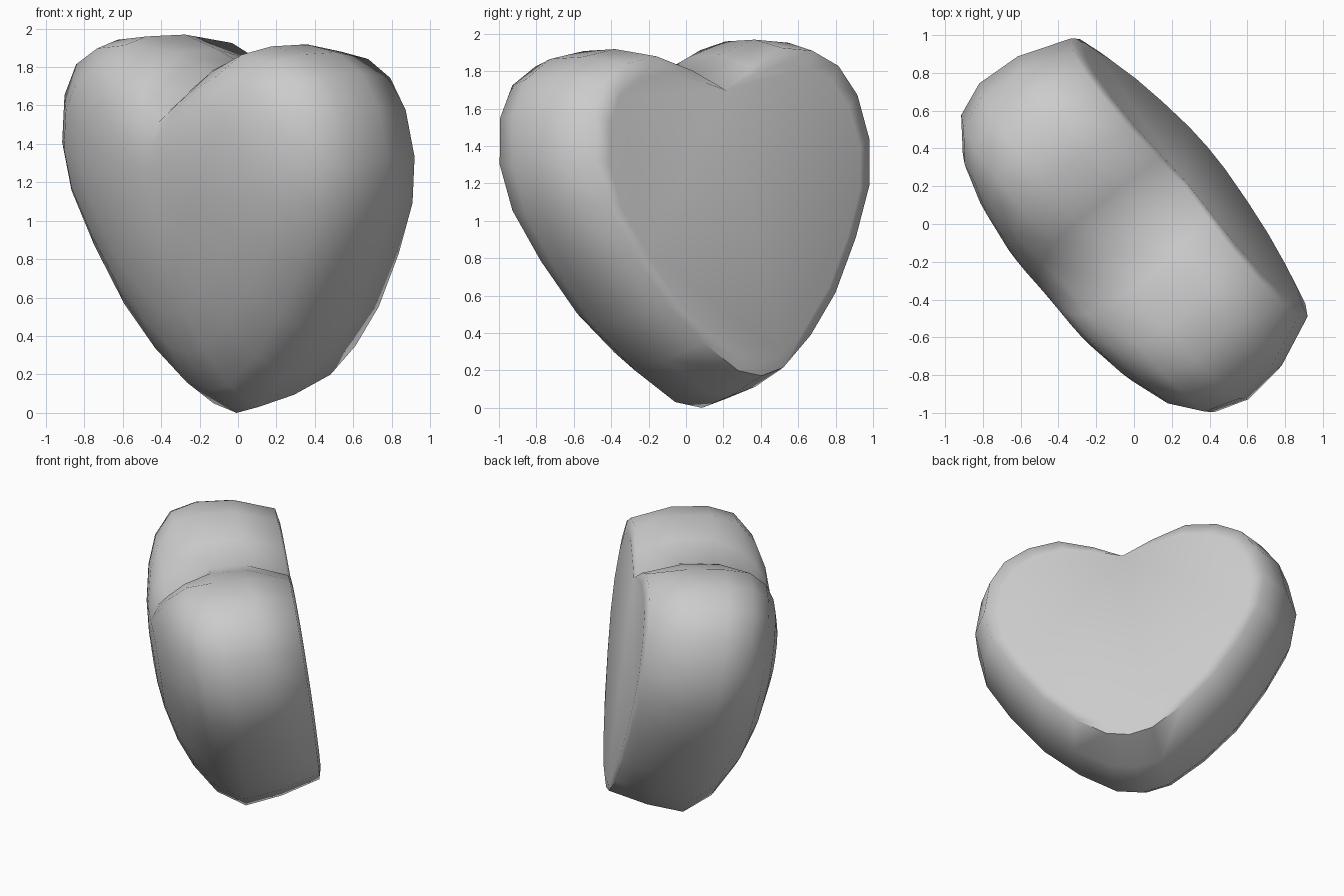
import bpy, bmesh
from math import radians
from mathutils import Matrix

if "Cube" in bpy.data.objects:
    bpy.data.objects.remove(bpy.data.objects["Cube"])

# Half heart outline, tip to notch: (half width, height)
half = [(0, 0), (.18, .04), (.43, .22), (.67, .46), (.89, .78), (1.05, 1.08), (1.10, 1.35),
        (1.05, 1.62), (.93, 1.80), (.74, 1.90), (.50, 1.93), (.23, 1.89)]
# Sections back to front: (depth, width scale, bottom, top, notch depth)
sections = [(.59, .80, .17, 1.76, .12), (.572, .88, .10, 1.85, .20), (.30, .98, .03, 1.93, .15),
            (.05, 1.0, .0, 1.955, .155), (-.13, .94, .14, 1.935, .23), (-.26, .79, .36, 1.83, .20),
            (-.34, .59, .57, 1.69, .11), (-.395, .36, .82, 1.50, .03), (-.415, .17, 1.0, 1.34, 0)]

bm = bmesh.new()
rings = []
for depth, sx, lo, hi, notch in sections:
    def fit(p):
        x, h = p
        z = lo + (hi - lo) * h / 1.93
        if h > 1.88 and x < .3:          # shoulder beside the notch
            z = hi - notch * .45
        return x * sx, z
    right = [fit(p) for p in half]
    outline = right + [(0, hi - notch)] + [(-x, z) for x, z in reversed(right[1:])]
    rings.append([bm.verts.new((x, depth, z)) for x, z in outline])

# Skin the sections
n = len(rings[0])
for a, b in zip(rings, rings[1:]):
    for i in range(n):
        j = (i + 1) % n
        bm.faces.new((a[i], a[j], b[j], b[i]))
bm.faces.new(rings[0])
peak = bm.verts.new((0, -.42, 1.15))
for i in range(n):
    bm.faces.new((rings[-1][i], rings[-1][(i + 1) % n], peak))
bmesh.ops.recalc_face_normals(bm, faces=bm.faces)

# Turn, lean and roll the heart, then stand it on the ground
turn = (Matrix.Rotation(radians(-50), 4, 'Z') @ Matrix.Rotation(radians(8), 4, 'X')
        @ Matrix.Rotation(radians(3), 4, 'Y') @ Matrix.Translation((-.07, 0, 0)))
bm.transform(turn)
low = min(v.co.z for v in bm.verts)
bm.transform(Matrix.Translation((0, 0, -low)))

mesh = bpy.data.meshes.new("heart")
bm.to_mesh(mesh)
bm.free()
heart = bpy.data.objects.new("heart", mesh)
bpy.context.collection.objects.link(heart)
bpy.context.view_layer.objects.active = heart
heart.select_set(True)
bpy.ops.object.shade_smooth_by_angle(angle=radians(60))
